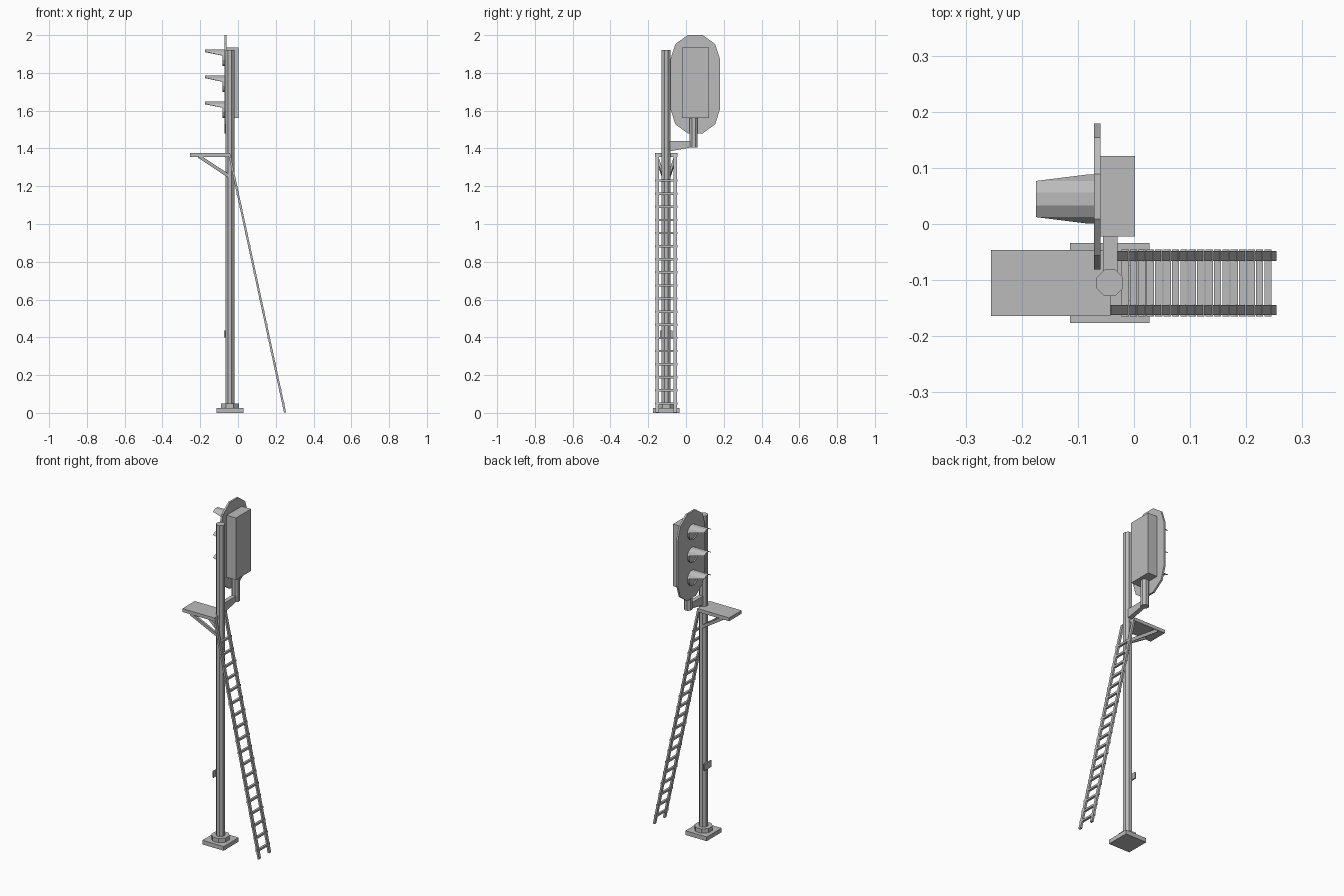
import bpy, bmesh, math
from mathutils import Vector

if "Cube" in bpy.data.objects:
    bpy.data.objects.remove(bpy.data.objects["Cube"])

GREY = bpy.data.materials.new("signal grey")
GREY.diffuse_color = (0.5, 0.5, 0.5, 1)
GREY.use_nodes = True
GREY.node_tree.nodes["Principled BSDF"].inputs["Base Color"].default_value = GREY.diffuse_color
PX, PY = -0.043, -0.105          # pole centre


def finish(name, bm):
    bmesh.ops.recalc_face_normals(bm, faces=bm.faces[:])
    me = bpy.data.meshes.new(name)
    bm.to_mesh(me)
    bm.free()
    me.materials.append(GREY)
    ob = bpy.data.objects.new(name, me)
    bpy.context.collection.objects.link(ob)
    return ob


def extrude(name, points, offset):
    """Flat polygon pushed along an offset vector into a solid."""
    bm = bmesh.new()
    face = bm.faces.new([bm.verts.new(p) for p in points])
    res = bmesh.ops.extrude_face_region(bm, geom=[face], use_keep_orig=True)
    verts = [g for g in res["geom"] if isinstance(g, bmesh.types.BMVert)]
    bmesh.ops.translate(bm, vec=Vector(offset), verts=verts)
    return finish(name, bm)


def box(name, x0, x1, y0, y1, z0, z1):
    return extrude(name, [(x0, y0, z0), (x1, y0, z0), (x1, y1, z0), (x0, y1, z0)],
                   (0, 0, z1 - z0))


def octagon(name, x, y, apothem, z0, z1):
    r = apothem / math.cos(math.pi / 8)
    pts = [(x + r * math.cos(math.pi / 8 + i * math.pi / 4),
            y + r * math.sin(math.pi / 8 + i * math.pi / 4), z0) for i in range(8)]
    return extrude(name, pts, (0, 0, z1 - z0))


def bar(name, a, b, w, t):
    """Rectangular bar from a to b: w across (near y), t thick."""
    a, b = Vector(a), Vector(b)
    d = (b - a).normalized()
    side = (Vector((0, 1, 0)) - d * d.y).normalized() * w / 2
    up = d.cross(side).normalized() * t / 2
    return extrude(name, [a + side + up, a - side + up, a - side - up, a + side - up], b - a)


# Foot and pole
box("base_plate", PX - 0.071, PX + 0.071, PY - 0.071, PY + 0.071, 0, 0.025)
octagon("base_collar", PX, PY, 0.047, 0.025, 0.05)
octagon("pole", PX, PY, 0.0235, 0.025, 1.92)

# Small plate on the pole
box("pole_plate", -0.074, -0.066, PY - 0.033, PY + 0.033, 0.398, 0.436)

# Platform with two braces converging on the pole
box("platform", -0.255, -0.042, -0.164, -0.046, 1.356, 1.376)
for s in (-1, 1):
    bar("platform_brace", (-0.205, PY + s * 0.05, 1.357), (PX - 0.008, PY + s * 0.016, 1.255),
        0.013, 0.018)

# Ladder
top, foot = Vector((-0.046, PY, 1.37)), Vector((0.249, PY, 0.002))
for s in (-1, 1):
    off = Vector((0, s * 0.048, 0))
    bar("ladder_rail", top + off, foot + off, 0.018, 0.011)
for i in range(18):
    z = 0.05 + i * 0.0694
    p = foot.lerp(top, (z - foot.z) / (top.z - foot.z))
    box("ladder_rung", p.x - 0.0065, p.x + 0.0065, PY - 0.0595, PY + 0.0595, z - 0.006, z + 0.006)

# Bracket arm and post carrying the signal head
extrude("head_arm", [(-0.055, -0.095, 1.383), (-0.055, 0.035, 1.407),
                     (-0.055, 0.035, 1.44), (-0.055, -0.095, 1.44)], (0.026, 0, 0))
octagon("head_post", -0.042, 0.04, 0.022, 1.405, 1.57)

# Head: equipment box and rounded backboard
box("head_box", -0.061, 0.002, -0.022, 0.121, 1.562, 1.935)
board = []
for base_a, zc in ((0, 1.8764), (180, 1.604)):
    for k in range(6):
        a = math.radians(base_a + 36 * k)
        board.append((-0.071, 0.049 + 0.13 * math.cos(a), zc + 0.13 * math.sin(a)))
extrude("backboard", board, (0.011, 0, 0))

# Lamps: lens disc inside a short ring whose upper part grows into a visor
YC, R = 0.0445, 0.0455
for zc in (1.88, 1.742, 1.604):
    angs = [math.radians(15 + 30 * i) for i in range(12)]
    extrude("lens", [(-0.070, YC + 0.042 * math.cos(a), zc + 0.042 * math.sin(a)) for a in angs],
            (-0.004, 0, 0))
    bm = bmesh.new()
    loops = []
    for r in (R, R - 0.003):
        back = [bm.verts.new((-0.070, YC + r * math.cos(a), zc + r * math.sin(a))) for a in angs]
        front = [bm.verts.new((-0.175 if math.sin(a) > 0.5 else -0.081,
                               YC + r * math.cos(a), zc + r * math.sin(a))) for a in angs]
        loops.append((back, front))
    (b0, f0), (b1, f1) = loops
    for i in range(12):
        j = (i + 1) % 12
        for p, q in ((b0, f0), (f0, f1), (f1, b1), (b1, b0)):
            bm.faces.new((p[i], p[j], q[j], q[i]))
    finish("visor", bm)
